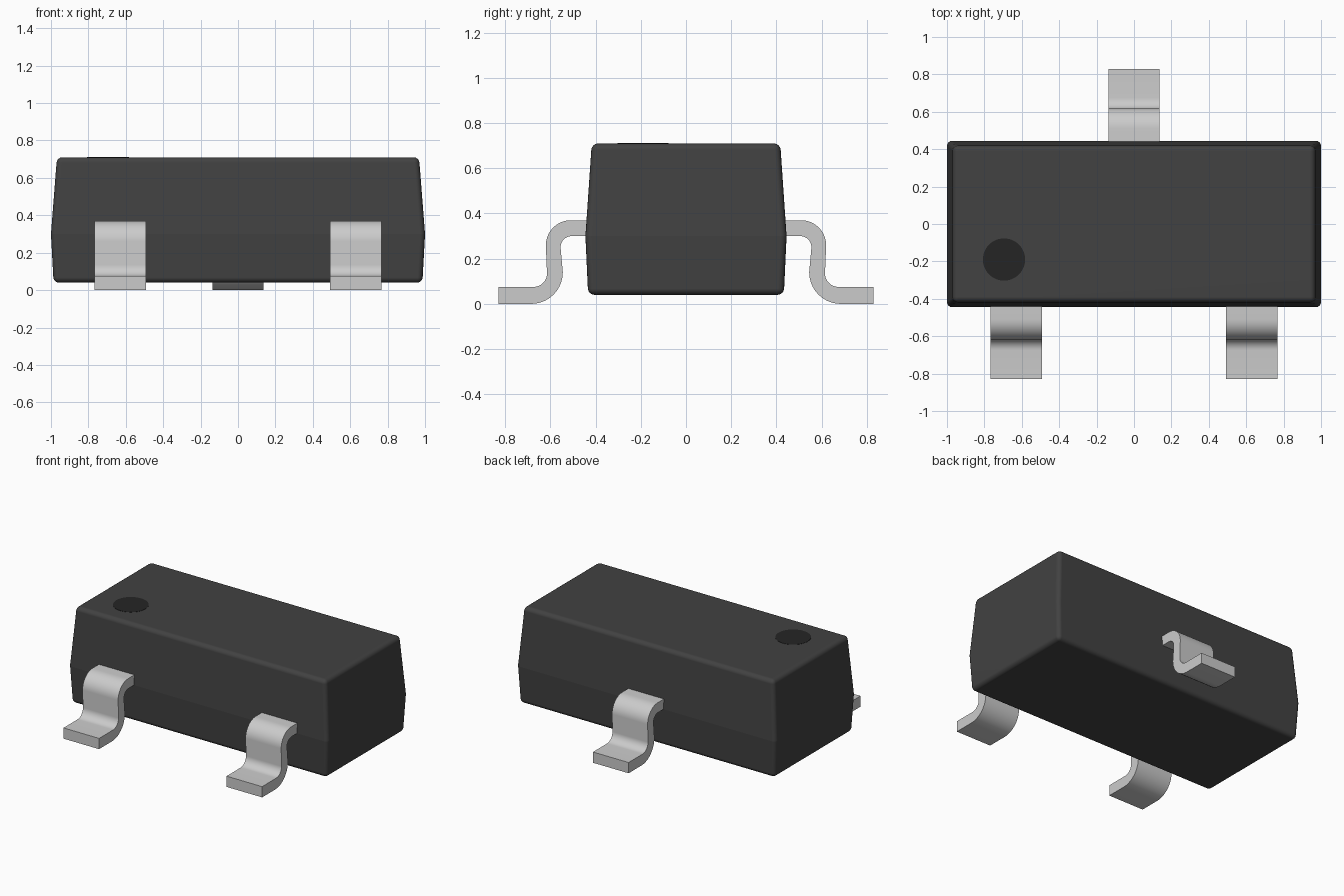
import bpy, bmesh, math
from mathutils import Vector

cube = bpy.data.objects.get("Cube")
if cube:
    bpy.data.objects.remove(cube, do_unlink=True)


def material(name, grey):
    m = bpy.data.materials.new(name)
    m.use_nodes = True
    colour = (grey, grey, grey, 1)
    m.diffuse_color = colour
    bsdf = m.node_tree.nodes["Principled BSDF"]
    bsdf.inputs["Base Color"].default_value = colour
    bsdf.inputs["Roughness"].default_value = 0.6
    return m


BLACK = material("black plastic", 0.054)
DARK = material("dark marker", 0.018)
METAL = material("pale metal", 0.60)


def add_object(name, bm, mat, angle=35):
    bmesh.ops.recalc_face_normals(bm, faces=bm.faces[:])
    mesh = bpy.data.meshes.new(name)
    bm.to_mesh(mesh)
    bm.free()
    mesh.materials.append(mat)
    obj = bpy.data.objects.new(name, mesh)
    bpy.context.collection.objects.link(obj)
    bpy.ops.object.select_all(action='DESELECT')
    obj.select_set(True)
    bpy.context.view_layer.objects.active = obj
    bpy.ops.object.shade_smooth_by_angle(angle=math.radians(angle))
    return obj


# Package body: three stacked rectangles, widest at the mould line
MID_Z = 0.30
bm = bmesh.new()
rings = []
for hx, hy, z in ((0.986, 0.433, 0.04), (1.0, 0.445, MID_Z), (0.968, 0.417, 0.71)):
    rings.append([bm.verts.new((sx * hx, sy * hy, z))
                  for sx, sy in ((-1, -1), (1, -1), (1, 1), (-1, 1))])
for low, high in zip(rings, rings[1:]):
    for i in range(4):
        j = (i + 1) % 4
        bm.faces.new((low[i], low[j], high[j], high[i]))
bm.faces.new(rings[0][::-1])
bm.faces.new(rings[-1])


def on_mould_line(edge):
    return all(abs(v.co.z - MID_Z) < 1e-3 for v in edge.verts)


# Round every edge but the mould line, which stays crisp
bmesh.ops.bevel(bm, geom=[e for e in bm.edges if not on_mould_line(e)],
                offset=0.028, offset_type='OFFSET', segments=4, profile=0.5,
                affect='EDGES', clamp_overlap=True)
for e in bm.edges:
    if on_mould_line(e):
        e.smooth = False
body = add_object("body", bm, BLACK)
weighted = body.modifiers.new("flat face shading", 'WEIGHTED_NORMAL')
weighted.keep_sharp = True

# Pin one marker: a thin disc on the top face
bm = bmesh.new()
bmesh.ops.create_cone(bm, cap_ends=True, segments=48, radius1=0.113, radius2=0.113, depth=0.004)
bmesh.ops.translate(bm, verts=bm.verts[:], vec=(-0.695, -0.19, 0.7095))
add_object("pin_one_marker", bm, DARK)


# Gull-wing leads: a bent strip cross-section extruded across the lead's width
def arc(cy, cz, r, start, end, steps=10):
    points = []
    for i in range(steps + 1):
        a = math.radians(start + (end - start) * i / steps)
        points.append((cy + r * math.cos(a), cz + r * math.sin(a)))
    return points


upper = [(0.40, 0.37)] + arc(0.51, 0.26, 0.11, 90, 0) + arc(0.675, 0.135, 0.06, 180, 270) + [(0.83, 0.075)]
lower = [(0.40, 0.30)] + arc(0.505, 0.25, 0.05, 90, 0) + arc(0.685, 0.14, 0.14, 180, 270) + [(0.83, 0.0)]
WIDTH = 0.275


def lead(name, x, side):
    bm = bmesh.new()
    rows = []
    for dx in (-WIDTH / 2, WIDTH / 2):
        rows.append([[bm.verts.new((x + dx, side * y, z)) for y, z in line]
                     for line in (upper, lower)])
    (ua, la), (ub, lb) = rows
    for i in range(len(upper) - 1):
        for p, q in ((ua, ub), (lb, la), (la, ua), (ub, lb)):
            bm.faces.new((p[i], p[i + 1], q[i + 1], q[i]))
    for i in (0, -1):
        bm.faces.new((ua[i], ub[i], lb[i], la[i]))
    add_object(name, bm, METAL)


lead("front_right_lead", -0.63, -1)
lead("front_left_lead", 0.63, -1)
lead("back_lead", 0.0, 1)
